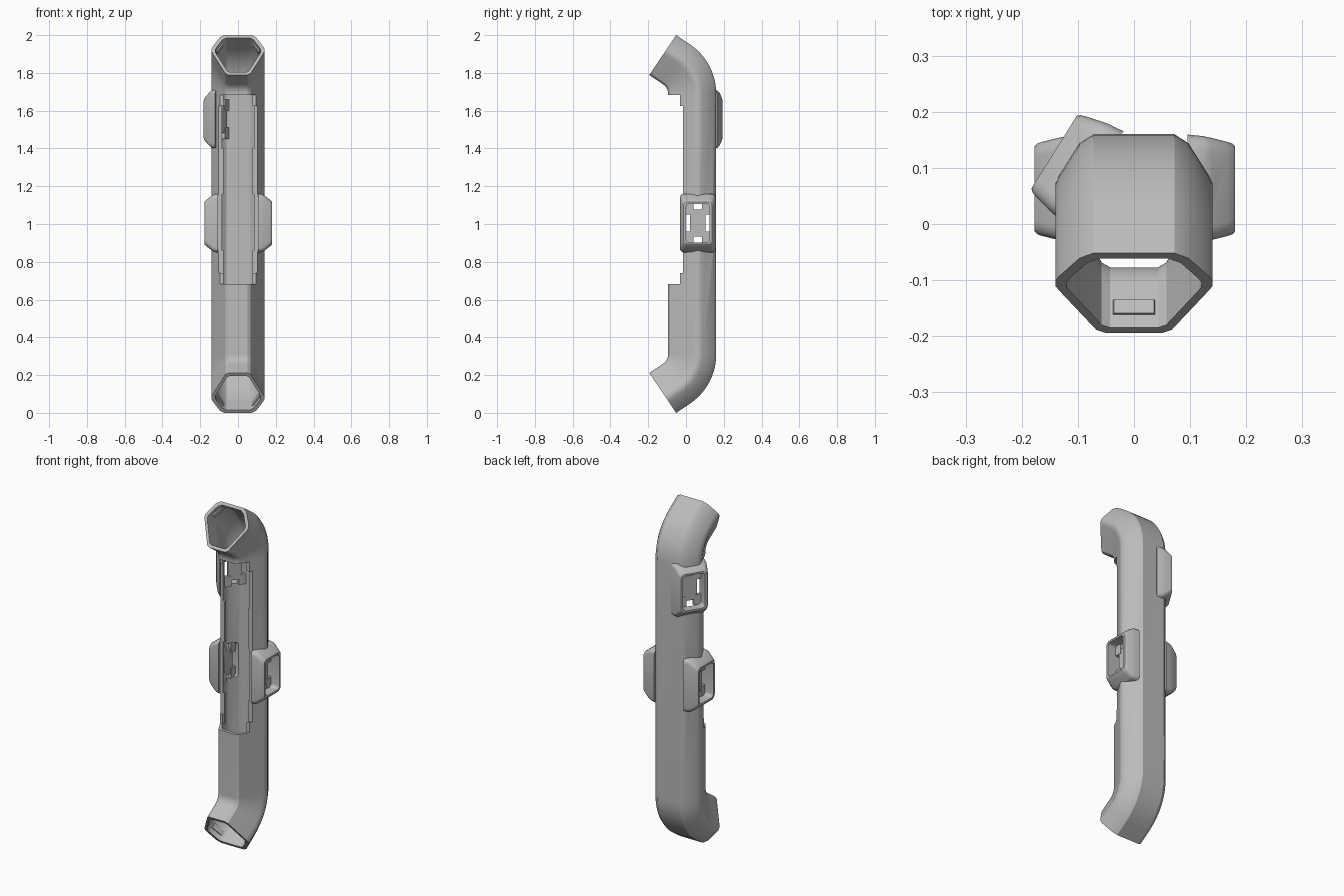
import bpy, bmesh, math
from mathutils import Matrix, Vector

cube = bpy.data.objects.get("Cube")
if cube:
    bpy.data.objects.remove(cube, do_unlink=True)

grey = bpy.data.materials.new("plain_grey")
grey.use_nodes = True
grey.diffuse_color = (0.5, 0.5, 0.5, 1)
grey.node_tree.nodes["Principled BSDF"].inputs["Base Color"].default_value = (0.5, 0.5, 0.5, 1)


def loft(name, rings):
    """Skin a list of equal-length point rings and cap both ends."""
    bm = bmesh.new()
    loops = [[bm.verts.new(p) for p in ring] for ring in rings]
    n = len(loops[0])
    for a, b in zip(loops, loops[1:]):
        for i in range(n):
            j = (i + 1) % n
            bm.faces.new((a[i], a[j], b[j], b[i]))
    bm.faces.new(loops[0])
    bm.faces.new(loops[-1])
    bmesh.ops.recalc_face_normals(bm, faces=bm.faces)
    mesh = bpy.data.meshes.new(name)
    bm.to_mesh(mesh)
    bm.free()
    mesh.materials.append(grey)
    ob = bpy.data.objects.new(name, mesh)
    bpy.context.collection.objects.link(ob)
    return ob


def box(name, lo, hi, matrix=Matrix()):
    def ring(z):
        return [matrix @ Vector(p) for p in ((lo[0], lo[1], z), (hi[0], lo[1], z),
                                             (hi[0], hi[1], z), (lo[0], hi[1], z))]
    return loft(name, [ring(lo[2]), ring(hi[2])])


def combine(target, tool, operation):
    mod = target.modifiers.new("combine", 'BOOLEAN')
    mod.operation, mod.solver, mod.object = operation, 'EXACT', tool
    bpy.context.view_layer.objects.active = target
    bpy.ops.object.modifier_apply(modifier=mod.name)
    bpy.data.objects.remove(tool, do_unlink=True)


def smooth(ob):
    bpy.ops.object.select_all(action='DESELECT')
    ob.select_set(True)
    bpy.context.view_layer.objects.active = ob
    bpy.ops.object.shade_smooth_by_angle(angle=math.radians(28))


# Tube cross-section: right half, front to back, then mirrored
half = [(0.05, -0.095), (0.067, -0.085), (0.133, 0.04), (0.14, 0.055),
        (0.14, 0.072), (0.133, 0.087), (0.097, 0.144), (0.072, 0.16)]
section = half + [(-x, y) for x, y in reversed(half)]
PIVOT_Y, PIVOT_Z, BEND = -0.155, 0.31, math.radians(56)


def bent_point(x, v, angle, run):
    """Point of the section carried round the lower bend, then straight on."""
    r = v - PIVOT_Y
    return Vector((x, PIVOT_Y + r * math.cos(angle) - run * math.sin(angle),
                   PIVOT_Z - r * math.sin(angle) - run * math.cos(angle)))


def tube(name, scale, run):
    mid = 0.0325
    prof = [(x * scale, mid + (v - mid) * scale) for x, v in section]
    steps = 10
    stations = [(BEND, run)] + [(BEND * (steps - i) / steps, 0) for i in range(steps + 1)]
    lower = [[bent_point(x, v, a, s) for x, v in prof] for a, s in stations]
    upper = [[Vector((p.x, p.y, 2 - p.z)) for p in ring] for ring in reversed(lower)]
    return loft(name, lower + upper)


def rounded_rect(hu, hz, radius, w, matrix):
    pts = []
    for k, (su, sz) in enumerate(((1, 1), (-1, 1), (-1, -1), (1, -1))):
        for i in range(5):
            a = math.radians(90 * k + 22.5 * i)
            pts.append(matrix @ Vector((su * (hu - radius) + radius * math.cos(a),
                                        sz * (hz - radius) + radius * math.sin(a), w)))
    return pts


def port_matrix(normal, centre):
    """Local frame: x sideways, y up, z out of the port face."""
    n = Vector(normal).normalized()
    up = Vector((0, 0, 1))
    m = Matrix((up.cross(n), up, n)).transposed().to_4x4()
    m.translation = centre
    return m


ports = {
    "left": port_matrix((1, 0, 0), (0.18, 0.0625, 1.005)),
    "right": port_matrix((-1, 0, 0), (-0.177, 0.0625, 1.005)),
    "rear": port_matrix((-0.85, 0.53, 0), (-0.1425, 0.128, 1.555)),
}

# Outer shell with raised port housings
shell = tube("tube_shell", 1.0, 0.088)
for name, m in ports.items():
    layers = [(0.076, 0.112, 0.022, 0), (0.081, 0.119, 0.025, -0.005),
              (0.084, 0.126, 0.025, -0.014), (0.091, 0.148, 0.025, -0.042),
              (0.094, 0.154, 0.025, -0.056), (0.097, 0.156, 0.025, -0.085)]
    housing = loft("housing", [rounded_rect(*layer, m) for layer in layers])
    combine(shell, housing, 'UNION')

# Hollow bore, open at both ends
combine(shell, tube("bore", 0.86, 0.14), 'DIFFERENCE')

# Port windows
for name, m in ports.items():
    window = loft("window", [rounded_rect(0.063, 0.102, 0.018, w, m) for w in (0.02, -0.1)])
    combine(shell, window, 'DIFFERENCE')

# Long front opening, shallower at its ends
combine(shell, box("opening", (-0.105, -0.3, 0.74), (0.105, -0.015, 1.625)), 'DIFFERENCE')
combine(shell, box("opening_ends", (-0.11, -0.3, 0.683), (0.11, -0.031, 1.683)), 'DIFFERENCE')
smooth(shell)

# Notched plate with corner tabs inside every port
for name, m in ports.items():
    plate = box(name + "_port_plate", (-0.04, -0.072, -0.07), (0.04, 0.072, -0.056), m)
    for su in (-1, 1):
        for sz in (-1, 1):
            us, zs = sorted((su * 0.022, su * 0.066)), sorted((sz * 0.045, sz * 0.105))
            tab = box("tab", (us[0], zs[0], -0.073), (us[1], zs[1], -0.053), m)
            combine(plate, tab, 'UNION')

# Small clip ribs inside both mouths: one at the front wall, two on the rear slants
for end in ("lower", "upper"):
    for side, x, v, nx, nv in (("front", 0, -0.077, 0, 1), ("left", 0.095, 0.105, -0.85, -0.53),
                               ("right", -0.095, 0.105, 0.85, -0.53)):
        rings = []
        for depth, hw in ((-0.006, 0.04), (0.004, 0.036)):
            ring = []
            for t, s in ((-1, 0.03), (1, 0.03), (1, 0.06), (-1, 0.06)):
                p = bent_point(x + nx * depth - nv * t * hw, v + nv * depth + nx * t * hw, BEND, s)
                ring.append(p if end == "lower" else Vector((p.x, p.y, 2 - p.z)))
            rings.append(ring)
        loft(end + "_" + side + "_clip_rib", rings)

# Thin guide rails along the inside edges of the front opening
for side, s in (("left", 1), ("right", -1)):
    for part, z0, z1 in (("lower", 0.683, 0.86), ("upper", 1.16, 1.4)):
        xs = sorted((s * 0.078, s * 0.092))
        box(side + "_" + part + "_rail", (xs[0], -0.014, z0), (xs[1], 0.002, z1))
